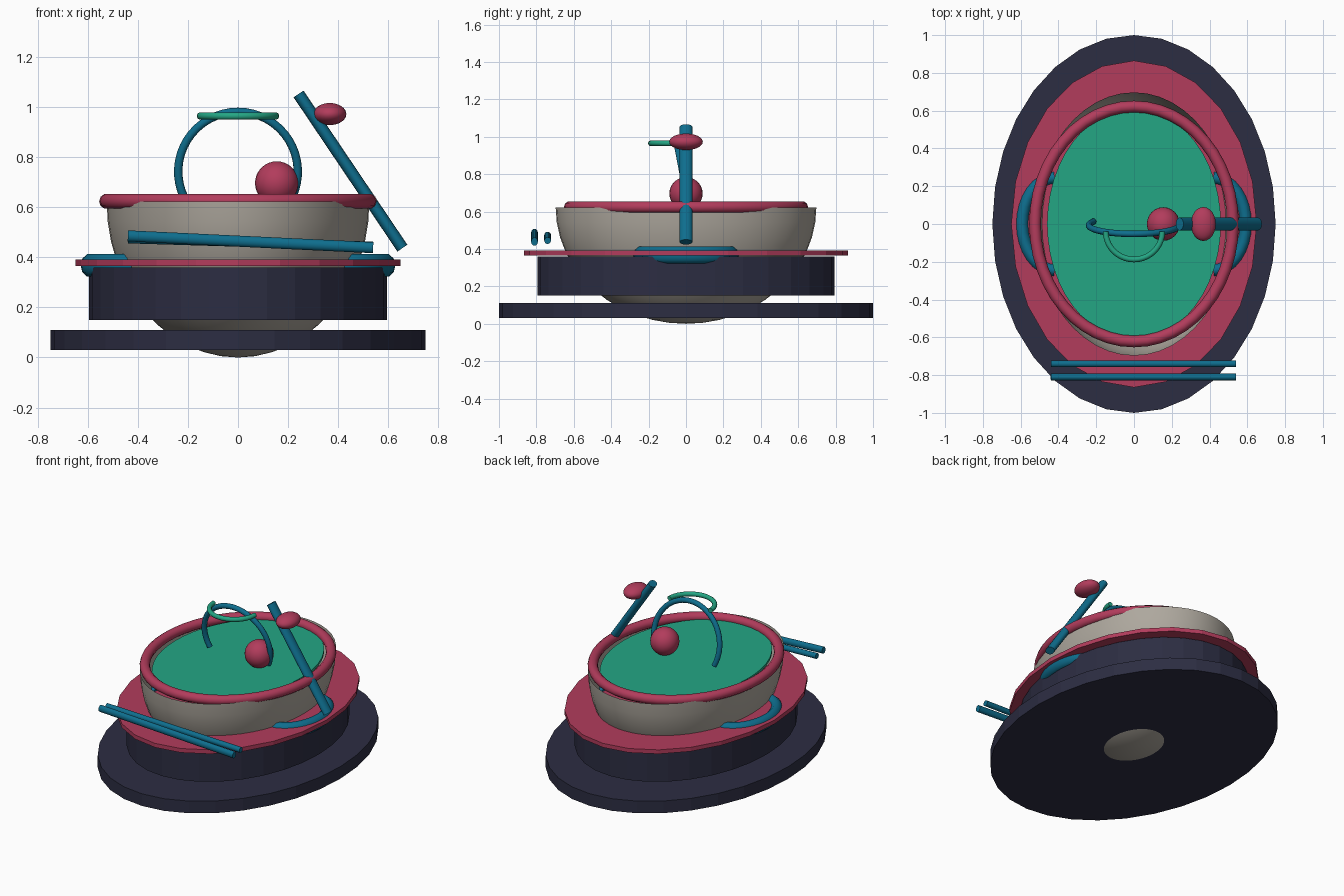
import bpy, bmesh, math
from mathutils import Vector, Matrix

if "Cube" in bpy.data.objects:
    bpy.data.objects.remove(bpy.data.objects["Cube"])


def material(name, rgb):
    lin = [(c / 255 / 12.92) if c < 11 else ((c / 255 + 0.055) / 1.055) ** 2.4 for c in rgb]
    m = bpy.data.materials.new(name)
    m.diffuse_color = (*lin, 1)
    m.use_nodes = True
    m.node_tree.nodes["Principled BSDF"].inputs["Base Color"].default_value = m.diffuse_color
    return m


NAVY = material("navy", (44, 45, 66))
ROSE = material("rose", (178, 60, 92))
TEAL = material("teal", (14, 110, 142))
GREEN = material("green", (36, 166, 132))
STONE = material("stone", (174, 168, 158))


def smooth(ob, angle=35):
    bpy.ops.object.select_all(action='DESELECT')
    ob.select_set(True)
    bpy.context.view_layer.objects.active = ob
    bpy.ops.object.shade_smooth_by_angle(angle=math.radians(angle))


def finish(name, bm, mat, matrix, angle=35):
    bm.transform(matrix)
    me = bpy.data.meshes.new(name)
    bm.to_mesh(me)
    bm.free()
    me.materials.append(mat)
    ob = bpy.data.objects.new(name, me)
    bpy.context.collection.objects.link(ob)
    smooth(ob, angle)
    return ob


def disc(name, rx, ry, z0, z1, mat, sides=32):
    bm = bmesh.new()
    bmesh.ops.create_cone(bm, cap_ends=True, segments=sides, radius1=1, radius2=1, depth=z1 - z0)
    return finish(name, bm, mat, Matrix.Translation((0, 0, (z0 + z1) / 2)) @ Matrix.Diagonal((rx, ry, 1, 1)), 5)


def ball(name, loc, scale, mat, u=24, v=16, lower_half=False):
    bm = bmesh.new()
    bmesh.ops.create_uvsphere(bm, u_segments=u, v_segments=v, radius=1)
    if lower_half:
        bmesh.ops.delete(bm, geom=[p for p in bm.verts if p.co.z > 0.01], context='VERTS')
    return finish(name, bm, mat, Matrix.Translation(loc) @ Matrix.Diagonal((*scale, 1)))


def rod(name, a, b, rx, ry, mat):
    a, b = Vector(a), Vector(b)
    d = b - a
    bm = bmesh.new()
    bmesh.ops.create_cone(bm, cap_ends=True, segments=16, radius1=1, radius2=1, depth=d.length)
    rot = Vector((0, 0, 1)).rotation_difference(d).to_matrix().to_4x4()
    return finish(name, bm, mat, Matrix.Translation((a + b) / 2) @ rot @ Matrix.Diagonal((rx, ry, 1, 1)))


def tube(name, pts, r, mat, zscale=1.0, z=0.0, closed=False):
    cu = bpy.data.curves.new(name, 'CURVE')
    cu.dimensions = '3D'
    cu.bevel_depth = r
    cu.bevel_resolution = 3
    cu.use_fill_caps = True
    sp = cu.splines.new('POLY')
    sp.points.add(len(pts) - 1)
    for p, co in zip(sp.points, pts):
        p.co = (*co, 1)
    sp.use_cyclic_u = closed
    cu.materials.append(mat)
    ob = bpy.data.objects.new(name, cu)
    ob.location.z = z
    ob.scale.z = zscale
    bpy.context.collection.objects.link(ob)
    bpy.ops.object.select_all(action='DESELECT')
    ob.select_set(True)
    bpy.context.view_layer.objects.active = ob
    bpy.ops.object.convert(target='MESH')
    smooth(bpy.context.view_layer.objects.active, 50)


def arc(a0, a1, n):
    return [math.radians(a0 + (a1 - a0) * i / n) for i in range(n + 1)]


# stacked oval stand
disc("base_plate", 0.75, 1.0, 0.03, 0.11, NAVY)
disc("stand_drum", 0.595, 0.795, 0.15, 0.36, NAVY)
disc("saucer", 0.65, 0.865, 0.365, 0.392, ROSE, 24)

# bowl, rim and liquid
ball("bowl", (0, 0, 0.623), (0.525, 0.697, 0.623), STONE, 48, 24, True)
disc("liquid", 0.46, 0.613, 0.60, 0.618, GREEN, 48)
tube("bowl_rim", [(0.524 * math.cos(t), 0.622 * math.sin(t), 0.624) for t in arc(0, 352.5, 47)],
     0.031, ROSE, closed=True)

# side handles
for side, s in (("left", -1), ("right", 1)):
    tube("side_handle_" + side,
         [(s * (0.42 + 0.172 * math.cos(t)), 0.245 * math.sin(t), 0) for t in arc(-90, 90, 16)],
         0.037, TEAL, zscale=1.27, z=0.368)

# tall loop over the liquid, leaning slightly forward
tube("top_loop",
     [(0.239 * math.cos(t), 0.012 - 0.19 * (0.1 + 0.239 * math.sin(t)), 0.743 + 0.239 * math.sin(t))
      for t in arc(-26, 206, 32)], 0.017, TEAL)

# small half ring at the top of the loop
tube("half_ring", [(0.15 * math.cos(t), -0.04 + 0.148 * math.sin(t), 0.965) for t in arc(180, 360, 20)],
     0.015, GREEN)

# balls
ball("floating_ball", (0.155, 0, 0.697), (0.087, 0.089, 0.087), ROSE)
ball("spoon_tip", (0.367, 0, 0.973), (0.066, 0.09, 0.044), ROSE)

# leaning rod and pair of sticks
rod("leaning_rod", (0.242, 0, 1.053), (0.657, 0, 0.437), 0.024, 0.034, TEAL)
rod("stick_front", (-0.44, -0.81, 0.486), (0.54, -0.81, 0.439), 0.022, 0.018, TEAL)
rod("stick_back", (-0.44, -0.74, 0.474), (0.54, -0.74, 0.445), 0.018, 0.018, TEAL)
